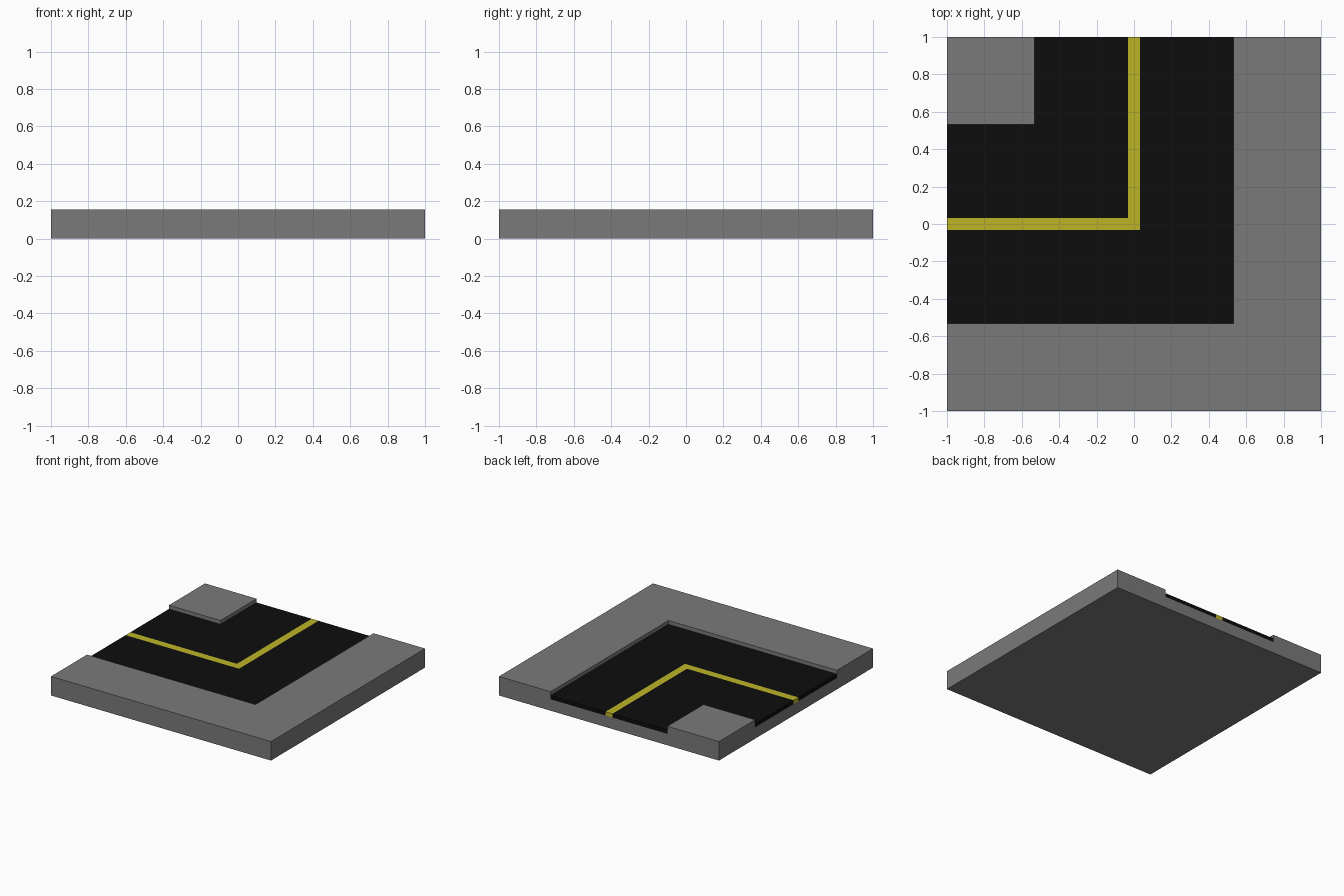
import bpy, bmesh

cube = bpy.data.objects.get("Cube")
if cube:
    bpy.data.objects.remove(cube, do_unlink=True)


def material(name, r, g, b):
    m = bpy.data.materials.new(name)
    m.use_nodes = True
    m.diffuse_color = (r, g, b, 1)
    bsdf = m.node_tree.nodes["Principled BSDF"]
    bsdf.inputs["Base Color"].default_value = (r, g, b, 1)
    bsdf.inputs["Roughness"].default_value = 0.9
    return m


concrete = material("concrete grey", 0.195, 0.195, 0.195)
asphalt = material("asphalt black", 0.004, 0.004, 0.004)
paint = material("line yellow", 0.51, 0.456, 0.019)

UNIT = 1 / 32                     # everything sits on this step
ROAD = 17 * UNIT                  # half width of the road
LINE = UNIT                       # half width of the centre line
BED, SURFACE, TOP = 3 * UNIT, 4 * UNIT, 5 * UNIT


def bend(name, a, b, z0, z1, mat):
    """Right-angle band from the -x edge to the +y edge, between offsets a and b."""
    outline = [(-1, -b), (b, -b), (b, 1), (a, 1), (a, -a), (-1, -a)]
    outline = list(dict.fromkeys(outline))      # a corner block collapses to a square
    bm = bmesh.new()
    face = bm.faces.new([bm.verts.new((x, y, z0)) for x, y in outline])
    side = bmesh.ops.extrude_face_region(bm, geom=[face], use_keep_orig=True)
    top = [v for v in side["geom"] if isinstance(v, bmesh.types.BMVert)]
    bmesh.ops.translate(bm, verts=top, vec=(0, 0, z1 - z0))
    bmesh.ops.recalc_face_normals(bm, faces=bm.faces)
    mesh = bpy.data.meshes.new(name)
    bm.to_mesh(mesh)
    bm.free()
    mesh.materials.append(mat)
    obj = bpy.data.objects.new(name, mesh)
    bpy.context.collection.objects.link(obj)
    return obj


# Raised pavements on both sides of the bend
bend("outer_pavement", ROAD, 1, 0, TOP, concrete)
bend("inner_pavement", -1, -ROAD, 0, TOP, concrete)

# Foundation under the road
bend("road_bed", -ROAD, ROAD, 0, BED, concrete)

# Road surface in two lanes with the painted line between them
bend("outer_lane", LINE, ROAD, BED, SURFACE, asphalt)
bend("inner_lane", -ROAD, -LINE, BED, SURFACE, asphalt)
bend("centre_line", -LINE, LINE, BED, SURFACE, paint)
